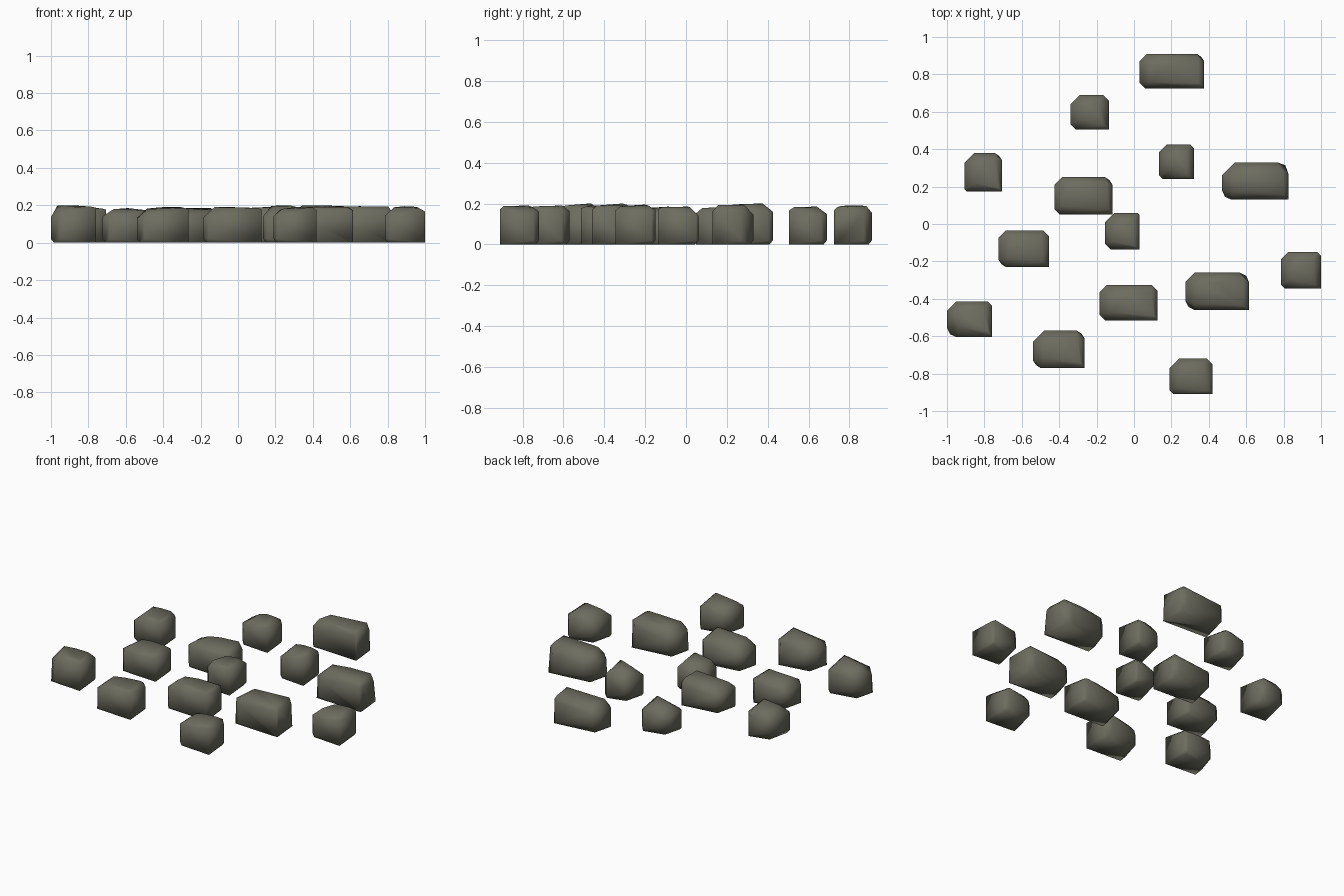
import bpy, bmesh, random

if "Cube" in bpy.data.objects:
    bpy.data.objects.remove(bpy.data.objects["Cube"])

random.seed(4)

stone_mat = bpy.data.materials.new("stone")
stone_mat.diffuse_color = (0.15, 0.15, 0.115, 1)
stone_mat.use_nodes = True
stone_mat.node_tree.nodes["Principled BSDF"].inputs["Base Color"].default_value = stone_mat.diffuse_color

# Each rock: x0, x1, y0, y1, height, then plan corner cuts SW, SE, NE, NW (hundredths)
ROCKS = [
    (0.03, 0.375, 0.725, 0.91, 0.19, 3, 1, 4, 4),
    (-0.34, -0.135, 0.505, 0.69, 0.185, 3, 0, 3, 5),
    (-0.905, -0.705, 0.175, 0.38, 0.19, 1, 0, 4, 5),
    (-0.425, -0.115, 0.05, 0.25, 0.185, 3, 0, 4, 4),
    (0.135, 0.32, 0.24, 0.425, 0.20, 2, 0, 2, 4),
    (0.47, 0.825, 0.13, 0.33, 0.195, 5, 2, 6, 7),
    (-0.155, 0.03, -0.135, 0.06, 0.185, 3, 0, 1, 5),
    (-0.725, -0.455, -0.23, -0.035, 0.185, 4, 0, 3, 4),
    (-1.0, -0.76, -0.605, -0.415, 0.20, 5, 0, 2, 5),
    (-0.54, -0.265, -0.77, -0.57, 0.19, 4, 0, 4, 6),
    (-0.185, 0.125, -0.515, -0.325, 0.19, 3, 0, 3, 4),
    (0.275, 0.615, -0.46, -0.26, 0.20, 5, 1, 5, 5),
    (0.785, 1.0, -0.345, -0.15, 0.195, 2, 0, 2, 4),
    (0.19, 0.42, -0.91, -0.72, 0.19, 2, 0, 3, 5),
]


def build_rock(index, x0, x1, y0, y1, h, *cuts):
    """Chipped block: hull of a cut-corner box with an inset crown."""
    bm = bmesh.new()
    # corner position, inward directions, shoulder height, foot lift, crown inset
    corners = [
        (x0, y0, 1, 1, 0.75, 0.02, 0.045),
        (x1, y0, -1, 1, 0.90, 0.0, 0.025),
        (x1, y1, -1, -1, 0.82, 0.02, 0.035),
        (x0, y1, 1, -1, 0.70, 0.06, 0.05),
    ]
    for (x, y, sx, sy, shoulder, lift, inset), cut in zip(corners, cuts):
        c = cut / 100
        for dx, dy in ((c, 0), (0, c)):
            px, py = x + sx * dx, y + sy * dy
            bm.verts.new((px, py, h * shoulder + random.uniform(-0.015, 0.01)))
            bm.verts.new((px, py, lift))
        # foot point on the ground
        foot = max(lift * 0.8, 0.0)
        bm.verts.new((x + sx * foot, y + sy * foot, 0))
        # crown point
        ix = inset * random.uniform(0.7, 1.5)
        iy = inset * random.uniform(0.7, 1.3)
        bm.verts.new((x + sx * ix, y + sy * iy, h - random.uniform(0, 0.012)))
    bm.verts.new(((x0 + x1) / 2, y1 - 0.05, h))
    bmesh.ops.remove_doubles(bm, verts=bm.verts[:], dist=0.003)
    res = bmesh.ops.convex_hull(bm, input=bm.verts[:])
    inner = {v for v in res["geom_interior"] if isinstance(v, bmesh.types.BMVert)}
    bmesh.ops.delete(bm, geom=list(inner), context='VERTS')
    bmesh.ops.recalc_face_normals(bm, faces=bm.faces[:])
    for f in bm.faces:
        f.smooth = True
    mesh = bpy.data.meshes.new(f"rock_{index}")
    bm.to_mesh(mesh)
    bm.free()
    mesh.materials.append(stone_mat)
    obj = bpy.data.objects.new(f"rock_{index}", mesh)
    bpy.context.collection.objects.link(obj)


# Scattered field of rocks
for i, rock in enumerate(ROCKS, 1):
    build_rock(i, *rock)
